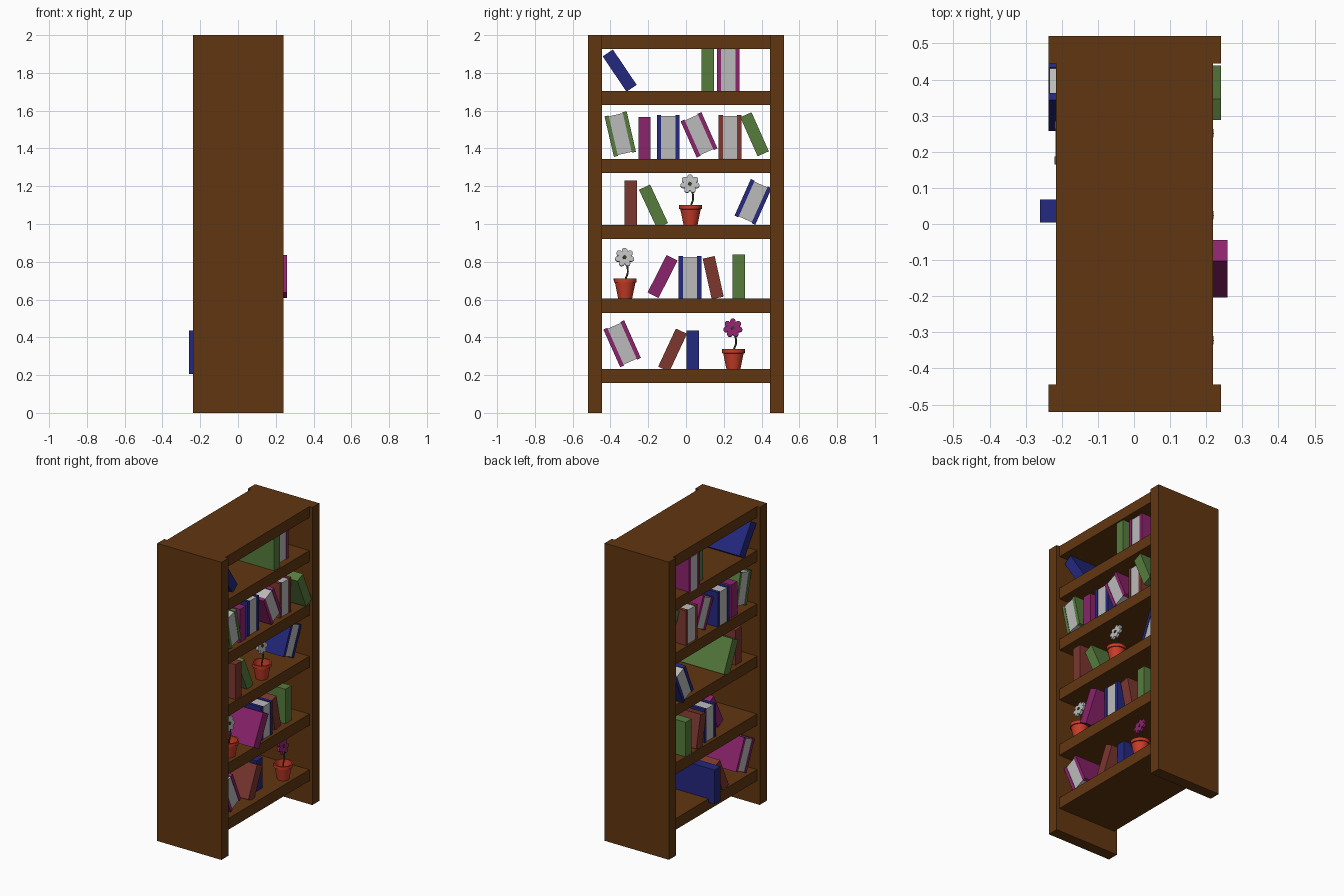
import bpy, bmesh, math
from mathutils import Vector, Matrix

if "Cube" in bpy.data.objects:
    bpy.data.objects.remove(bpy.data.objects["Cube"])


def make_mat(name, rgb):
    m = bpy.data.materials.new(name)
    m.diffuse_color = (*rgb, 1)
    m.use_nodes = True
    m.node_tree.nodes["Principled BSDF"].inputs["Base Color"].default_value = m.diffuse_color
    return m


MATS = {
    "wood": make_mat("brown wood", (0.12, 0.037, 0.005)),
    "paper": make_mat("off white", (0.50, 0.50, 0.50)),
    "blue": make_mat("navy blue", (0.017, 0.021, 0.21)),
    "green": make_mat("leaf green", (0.095, 0.20, 0.046)),
    "purple": make_mat("magenta purple", (0.26, 0.017, 0.15)),
    "maroon": make_mat("maroon", (0.20, 0.038, 0.028)),
    "clay": make_mat("terracotta", (0.58, 0.046, 0.021)),
    "stem": make_mat("dark green", (0.028, 0.055, 0.014)),
}


def finish(name, bm, mats):
    bmesh.ops.recalc_face_normals(bm, faces=bm.faces)
    me = bpy.data.meshes.new(name)
    bm.to_mesh(me)
    bm.free()
    ob = bpy.data.objects.new(name, me)
    bpy.context.collection.objects.link(ob)
    for m in mats:
        me.materials.append(MATS[m])
    return ob


def add_box(bm, center, size, mat_index=0):
    r = bmesh.ops.create_cube(bm, size=1.0)
    bmesh.ops.scale(bm, vec=size, verts=r["verts"])
    bmesh.ops.translate(bm, vec=center, verts=r["verts"])
    for f in {f for v in r["verts"] for f in v.link_faces}:
        f.material_index = mat_index


def box(name, lo, hi, mat):
    bm = bmesh.new()
    lo, hi = Vector(lo), Vector(hi)
    add_box(bm, (lo + hi) / 2, hi - lo)
    return finish(name, bm, [mat])


def smooth(ob, angle=40):
    bpy.ops.object.select_all(action="DESELECT")
    ob.select_set(True)
    bpy.context.view_layer.objects.active = ob
    bpy.ops.object.shade_smooth_by_angle(angle=math.radians(angle))


# Case: two end panels and six boards
for side, lo, hi in (("left", -0.52, -0.445), ("right", 0.445, 0.52)):
    box(side + "_panel", (-0.237, lo, 0), (0.241, hi, 2), "wood")
for i, (lo, hi) in enumerate(((0.157, 0.232), (0.53, 0.606), (0.92, 0.995),
                              (1.27, 1.345), (1.63, 1.705), (1.927, 2.0))):
    box(f"shelf_{i + 1}", (-0.216, -0.445, lo), (0.219, 0.445, hi), "wood")


# Books: thin ones are solid, thick ones are two covers around a page block
def book(name, color, y, z, height, tilt, front, thick=0.065, depth=0.395):
    bm = bmesh.new()
    if thick > 0.1:
        cover = 0.022
        for s in (-1, 1):
            add_box(bm, (0, s * (thick - cover) / 2, 0), (depth, cover, height))
        add_box(bm, (0, 0, 0), (depth - 0.006, thick - 2 * cover, height - 0.01), 1)
    else:
        add_box(bm, (0, 0, 0), (depth, thick, height))
    # positive tilt leans the top towards +y
    bm.transform(Matrix.Translation((front - depth / 2, y, z))
                 @ Matrix.Rotation(math.radians(-tilt), 4, "X"))
    finish(name, bm, [color, "paper"])


THIN, THICK = 0.065, 0.12
BOOKS = [
    # colour, y, z, height, tilt, front x, thickness
    ("blue", -0.351, 1.812, 0.225, -34, 0.18, THIN),
    ("green", 0.115, 1.810, 0.24, 0, 0.21, THIN),
    ("purple", 0.2245, 1.810, 0.24, 0, 0.175, THICK),
    ("green", -0.348, 1.476, 0.22, -13, 0.21, THICK),
    ("purple", -0.220, 1.450, 0.235, 0, 0.19, THIN),
    ("blue", -0.094, 1.459, 0.237, 0, 0.18, THICK),
    ("purple", 0.069, 1.472, 0.21, -24, 0.21, THICK),
    ("maroon", 0.233, 1.459, 0.237, 0, 0.19, THICK),
    ("green", 0.363, 1.475, 0.226, -24, 0.241, THIN),
    ("maroon", -0.293, 1.110, 0.24, 0, 0.21, THIN),
    ("green", -0.172, 1.093, 0.225, -25, 0.18, THIN),
    ("blue", 0.355, 1.117, 0.212, 24, 0.158, THICK),
    ("purple", -0.124, 0.722, 0.222, 27, 0.259, THIN),
    ("blue", 0.021, 0.711, 0.237, 0, 0.20, THICK),
    ("maroon", 0.144, 0.716, 0.22, -12.5, 0.18, THIN),
    ("green", 0.279, 0.720, 0.236, 0, 0.18, THIN),
    ("purple", -0.338, 0.366, 0.218, -24, 0.19, THICK),
    ("maroon", -0.071, 0.332, 0.222, 25, 0.18, THIN),
    ("blue", 0.036, 0.322, 0.23, 0, 0.135, THIN),
]
for i, (color, y, z, h, tilt, front, thick) in enumerate(BOOKS):
    book(f"{color}_book_{i + 1}", color, y, z, h, tilt, front, thick)


def lathe(name, profile, loc, mat, n=24):
    bm = bmesh.new()
    rings = [[bm.verts.new((r * math.cos(2 * math.pi * k / n) + loc[0],
                            r * math.sin(2 * math.pi * k / n) + loc[1], z + loc[2]))
              for k in range(n)] for r, z in profile]
    for a, b in zip(rings, rings[1:]):
        for k in range(n):
            bm.faces.new((a[k], a[(k + 1) % n], b[(k + 1) % n], b[k]))
    bm.faces.new(rings[0])
    bm.faces.new(rings[-1])
    return finish(name, bm, [mat])


def disc(name, radius_at, thick, loc, mat, n):
    # flat outline facing +x, tipped slightly upwards
    bm = bmesh.new()
    sides = []
    for x in (-thick / 2, thick / 2):
        hub = bm.verts.new((x, 0, 0))
        ring = []
        for k in range(n):
            t = 2 * math.pi * k / n
            ring.append(bm.verts.new((x, radius_at(t) * math.sin(t), radius_at(t) * math.cos(t))))
        for k in range(n):
            bm.faces.new((hub, ring[k], ring[(k + 1) % n]))
        sides.append(ring)
    for k in range(n):
        j = (k + 1) % n
        bm.faces.new((sides[0][k], sides[0][j], sides[1][j], sides[1][k]))
    bm.transform(Matrix.Translation(loc) @ Matrix.Rotation(math.radians(-12), 4, "Y"))
    return finish(name, bm, [mat])


# Potted flowers: hollow pot, bent stem, seven-lobed bloom
POT = ((0.037, 0), (0.054, 0.083), (0.060, 0.084), (0.061, 0.105),
       (0.052, 0.105), (0.050, 0.083), (0.034, 0.012))
PX = 0.16
for i, (y, z, color) in enumerate(((0.024, 0.995, "paper"), (-0.322, 0.606, "paper"),
                                   (0.251, 0.232, "purple"))):
    smooth(lathe(f"flower_pot_{i + 1}", POT, (PX, y, z), "clay"))
    cu = bpy.data.curves.new("stem_path", "CURVE")
    cu.dimensions = "3D"
    cu.bevel_depth = 0.005
    cu.bevel_resolution = 2
    cu.use_fill_caps = True
    sp = cu.splines.new("BEZIER")
    pts = ((0, 0, 0.01), (0, 0.002, 0.10), (0, 0.014, 0.14), (-0.006, -0.002, 0.215))
    sp.bezier_points.add(len(pts) - 1)
    for bp, p in zip(sp.bezier_points, pts):
        bp.co = Vector(p) + Vector((PX, y, z))
        bp.handle_left_type = bp.handle_right_type = "AUTO"
    sp.resolution_u = 5
    stem = bpy.data.objects.new(f"flower_stem_{i + 1}", cu)
    bpy.context.collection.objects.link(stem)
    cu.materials.append(MATS["stem"])
    top = Vector((PX, y - 0.003, z + 0.217))
    disc(f"flower_petals_{i + 1}", lambda t: 0.034 + 0.017 * abs(math.cos(3.5 * t)) ** 0.7,
         0.014, top, color, 84)
    disc(f"flower_center_{i + 1}", lambda t: 0.010, 0.022, top, "stem", 12)
